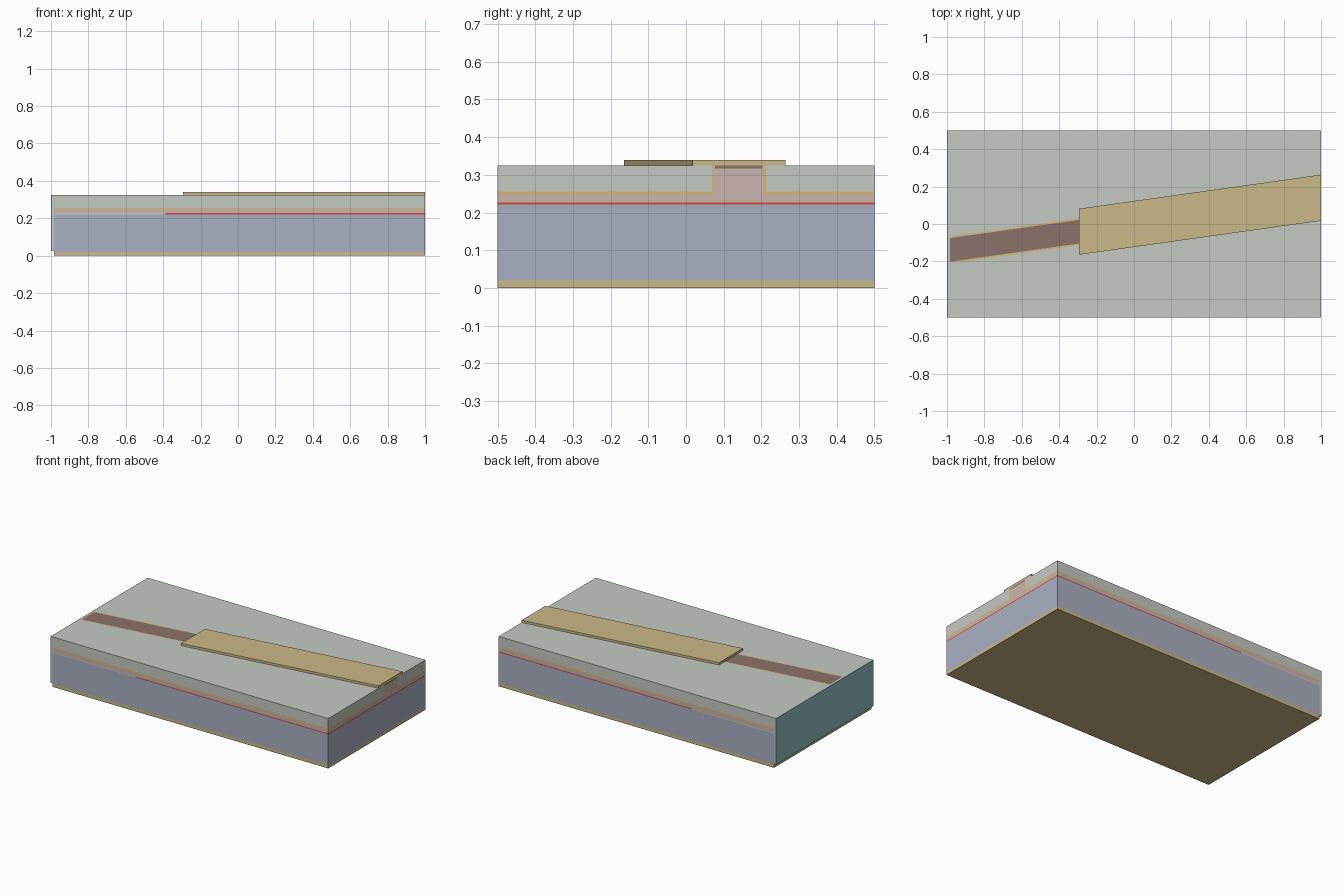
import bpy, bmesh, math

cube = bpy.data.objects.get("Cube")
if cube:
    bpy.data.objects.remove(cube, do_unlink=True)


def material(name, rgb):
    """Flat material from 0-255 display values, stored as linear."""
    lin = [((c / 255 + 0.055) / 1.055) ** 2.4 for c in rgb] + [1.0]
    m = bpy.data.materials.new(name)
    m.use_nodes = True
    m.diffuse_color = lin
    m.node_tree.nodes["Principled BSDF"].inputs["Base Color"].default_value = lin
    return m


FILL = material("pale grey fill", (197, 202, 194))
SUBSTRATE = material("blue grey substrate", (169, 176, 193))
GOLD = material("gold metal", (202, 185, 135))
INSULATOR = material("amber insulator", (212, 184, 126))
CLADDING = material("pink cladding", (202, 182, 173))
CONTACT = material("brown contact", (139, 114, 108))
ACTIVE = material("red active layer", (216, 70, 64))
PASSIVE = material("pale passive layer", (205, 198, 196))
COATING = material("teal facet coating", (143, 190, 192))

SLOPE = math.tan(math.radians(8))      # tilt of the ridge across the chip
BACK, FRONT = -0.985, 1.0              # ends of the layer stack
SIDE = 0.5                             # half width of the chip
WALL, RIDGE = 0.072, 0.063             # half widths with and without insulator
FLOOR, TOP = 0.256, 0.325


def edge(offset):
    """Edge that runs parallel to the tilted ridge."""
    return lambda x: offset + SLOPE * x


def straight(offset):
    return lambda x: offset


def slab(name, mat, x0, x1, low, high, z0, z1):
    """Flat slab between two edges given as y(x)."""
    bm = bmesh.new()
    outline = [(x0, low(x0)), (x1, low(x1)), (x1, high(x1)), (x0, high(x0))]
    base = bm.faces.new([bm.verts.new((x, y, z0)) for x, y in outline])
    up = bmesh.ops.extrude_face_region(bm, geom=[base])["geom"]
    verts = [v for v in up if isinstance(v, bmesh.types.BMVert)]
    bmesh.ops.translate(bm, verts=verts, vec=(0, 0, z1 - z0))
    bmesh.ops.recalc_face_normals(bm, faces=bm.faces)
    mesh = bpy.data.meshes.new(name)
    bm.to_mesh(mesh)
    bm.free()
    mesh.materials.append(mat)
    obj = bpy.data.objects.new(name, mesh)
    bpy.context.collection.objects.link(obj)
    return obj


def layer(name, mat, z0, z1, x0=BACK, x1=FRONT):
    """Slab across the full width of the chip."""
    return slab(name, mat, x0, x1, straight(-SIDE), straight(SIDE), z0, z1)


# Full-width layer stack
layer("bottom_metal", GOLD, 0, 0.02)
layer("substrate", SUBSTRATE, 0.02, 0.221)
layer("passive_layer", PASSIVE, 0.221, 0.227, x1=-0.39)
layer("active_layer", ACTIVE, 0.221, 0.227, x0=-0.39)
layer("lower_cladding", CLADDING, 0.227, 0.246)

# Tilted ridge with its contact cap
slab("ridge", CLADDING, BACK, FRONT, edge(-RIDGE), edge(RIDGE), 0.246, 0.317)
slab("ridge_contact", CONTACT, BACK, FRONT, edge(-RIDGE), edge(RIDGE), 0.317, TOP)

# Insulator and fill on both sides of the ridge
for side, s in (("right", -1), ("left", 1)):
    def pair(a, b):
        return (a, b) if s > 0 else (b, a)
    slab("insulator_wall_" + side, INSULATOR, BACK, FRONT,
         *pair(edge(s * RIDGE), edge(s * WALL)), 0.246, TOP)
    slab("insulator_floor_" + side, INSULATOR, BACK, FRONT,
         *pair(edge(s * WALL), straight(s * SIDE)), 0.246, FLOOR)
    slab("fill_" + side, FILL, BACK, FRONT,
         *pair(edge(s * WALL), straight(s * SIDE)), FLOOR, TOP)

# End facet with its coating
layer("end_block", FILL, 0.025, TOP, -0.995, BACK)
layer("facet_coating", COATING, 0.025, TOP, -1.0, -0.995)

# Top electrode along the ridge
slab("top_electrode", GOLD, -0.295, FRONT, edge(-0.123), edge(0.123), TOP, 0.34)
